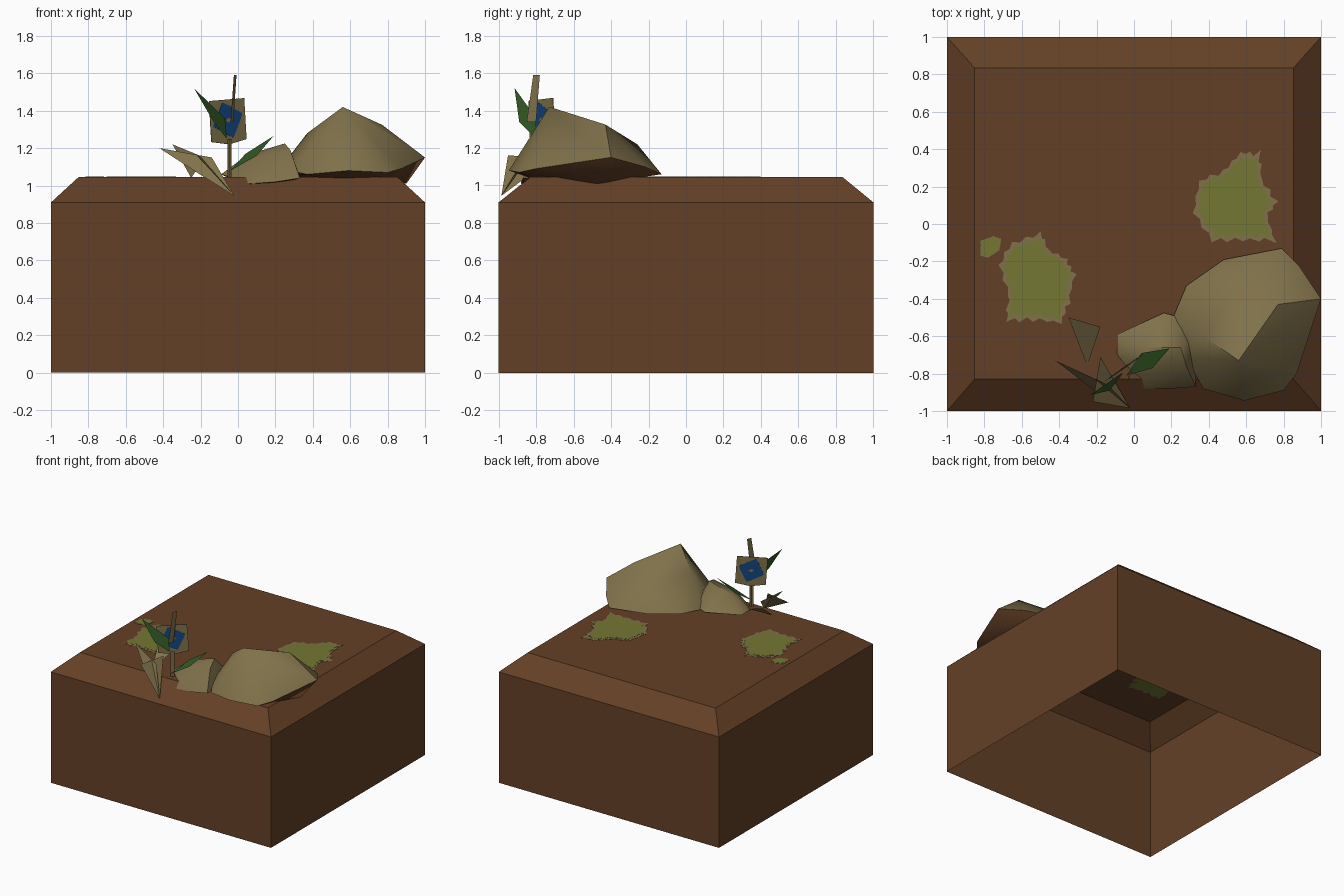
import bpy, bmesh, math, random
from mathutils import Vector, Matrix

if "Cube" in bpy.data.objects:
    bpy.data.objects.remove(bpy.data.objects["Cube"])

random.seed(4)


def material(name, rgb):
    lin = [((c / 255 + 0.055) / 1.055) ** 2.4 for c in rgb]
    m = bpy.data.materials.new(name)
    m.diffuse_color = (*lin, 1)
    m.use_nodes = True
    m.node_tree.nodes["Principled BSDF"].inputs["Base Color"].default_value = m.diffuse_color
    return m


SOIL = material("soil brown", (100, 64, 38))
STONE = material("stone tan", (128, 113, 74))
MOSS = material("moss green", (116, 119, 50))
LEAF = material("leaf green", (50, 86, 36))
BLUE = material("petal blue", (18, 68, 128))


def make_object(name, bm, *mats):
    me = bpy.data.meshes.new(name)
    bm.to_mesh(me)
    bm.free()
    ob = bpy.data.objects.new(name, me)
    bpy.context.collection.objects.link(ob)
    for m in mats:
        me.materials.append(m)
    return ob


def sheet(name, polygons, mat):
    bm = bmesh.new()
    for pts in polygons:
        bm.faces.new([bm.verts.new(p) for p in pts])
    return make_object(name, bm, mat)


def plate(name, outline, depth, mat, matrix):
    """Thin plate centred on its own plane."""
    bm = bmesh.new()
    face = bm.faces.new([bm.verts.new((u, v, -depth / 2)) for u, v in outline])
    ext = bmesh.ops.extrude_face_region(bm, geom=[face])["geom"]
    bmesh.ops.translate(bm, vec=(0, 0, depth),
                        verts=[g for g in ext if isinstance(g, bmesh.types.BMVert)])
    bmesh.ops.recalc_face_normals(bm, faces=bm.faces)
    bmesh.ops.transform(bm, matrix=matrix, verts=bm.verts)
    return make_object(name, bm, mat)


# Ground block: open below, with a sloping upper rim
bm = bmesh.new()
rings = []
for x, y0, y1, z in [(1, -1, 1, 0), (1, -1, 1, 0.91), (0.853, -0.83, 0.835, 1.045)]:
    rings.append([bm.verts.new(p) for p in
                  ((-x, y0, z), (x, y0, z), (x, y1, z), (-x, y1, z))])
for a, b in zip(rings, rings[1:]):
    for i in range(4):
        j = (i + 1) % 4
        bm.faces.new((a[i], a[j], b[j], b[i]))
bm.faces.new(rings[-1])
make_object("ground_block", bm, SOIL)


# Rocks: convex boulders with soil-coloured undersides
def rock(name, points):
    bm = bmesh.new()
    for p in points:
        bm.verts.new(p)
    res = bmesh.ops.convex_hull(bm, input=bm.verts)
    loose = {g for g in res["geom_interior"] if isinstance(g, bmesh.types.BMVert)}
    bmesh.ops.delete(bm, geom=list(loose), context='VERTS')
    bmesh.ops.recalc_face_normals(bm, faces=bm.faces)
    for f in bm.faces:
        f.material_index = 1 if f.normal.z < -0.1 else 0
    ob = make_object(name, bm, STONE, SOIL)
    bpy.context.view_layer.objects.active = ob
    ob.select_set(True)
    bpy.ops.object.shade_smooth_by_angle(angle=math.radians(40))
    ob.select_set(False)


rock("large_rock", [
    (0.20, -0.52, 1.06), (0.28, -0.33, 1.07), (0.48, -0.19, 1.07), (0.79, -0.13, 1.06),
    (0.88, -0.22, 1.10), (1.0, -0.40, 1.15), (0.87, -0.80, 1.09), (0.80, -0.89, 1.07),
    (0.59, -0.945, 1.08), (0.37, -0.88, 1.06), (0.28, -0.72, 1.08),
    (0.56, -0.73, 1.42), (0.77, -0.43, 1.325), (0.37, -0.60, 1.28), (0.60, -0.26, 1.22),
    (0.61, -0.72, 1.00), (0.90, -0.47, 1.01), (0.45, -0.45, 1.02)])
rock("small_rock", [
    (-0.09, -0.59, 1.06), (0.16, -0.475, 1.06), (0.25, -0.50, 1.07), (0.33, -0.60, 1.05),
    (0.33, -0.87, 1.04), (0.20, -0.88, 1.02), (0.06, -0.88, 1.01), (-0.09, -0.70, 1.06),
    (0.05, -0.66, 1.165), (0.25, -0.66, 1.225), (0.28, -0.76, 1.19), (0.1, -0.78, 1.14),
    (0.10, -0.70, 0.97)])


# Moss patches: ragged tan rim with a green centre
def moss(name, centre, outline, jag):
    c = Vector(centre)
    rim = []
    n = len(outline)
    for i in range(n):
        a, b = Vector(outline[i]) - c, Vector(outline[(i + 1) % n]) - c
        for k in range(4):
            scale = 1 + (jag if k % 2 == 0 else -jag) * random.uniform(0.2, 1)
            rim.append(a.lerp(b, k / 4) * scale)
    at = Matrix.Translation((c.x, c.y, 1.045))
    plate(name + "_rim", rim, 0.004, STONE, at)
    plate(name, [p * 0.89 for p in rim], 0.007, MOSS, at)


moss("moss_right", (0.55, 0.11), [
    (0.32, 0.06), (0.35, 0.23), (0.48, 0.28), (0.57, 0.38), (0.67, 0.38), (0.68, 0.24),
    (0.76, 0.12), (0.71, 0.04), (0.75, -0.09), (0.58, -0.08), (0.42, -0.09)], 0.07)
moss("moss_left", (-0.53, -0.31), [
    (-0.72, -0.22), (-0.65, -0.10), (-0.50, -0.05), (-0.46, -0.14), (-0.36, -0.19),
    (-0.32, -0.27), (-0.35, -0.42), (-0.39, -0.53), (-0.54, -0.51), (-0.68, -0.52),
    (-0.67, -0.38)], 0.07)
moss("moss_spot", (-0.765, -0.125), [
    (-0.82, -0.09), (-0.75, -0.065), (-0.71, -0.08), (-0.72, -0.14), (-0.78, -0.18),
    (-0.82, -0.17)], 0.03)

# Flower: square card with a ragged blue bloom on both sides
turn = (Matrix.Translation((-0.055, -0.77, 1.35)) @ Matrix.Rotation(math.radians(35), 4, 'Z')
        @ Matrix.Rotation(math.radians(90), 4, 'X') @ Matrix.Rotation(math.radians(4), 4, 'Z'))
plate("flower_card", [(-0.115, -0.11), (0.0, -0.13), (0.115, -0.11), (0.115, 0.11),
                      (-0.115, 0.11)], 0.003, STONE, turn)
bloom = []
for i in range(16):
    r = (0.10, 0.078, 0.072, 0.08)[i % 4]
    a = i * math.tau / 16 + 0.3
    bloom.append((r * math.cos(a), r * math.sin(a)))
plate("flower_bloom", bloom, 0.006, BLUE, turn)
plate("flower_centre", [(0.03, 0), (0, 0.014), (-0.02, 0), (0, -0.014)], 0.009, STONE, turn)

# Stem and upper spike
sheet("stem", [[(-0.055, -0.795, 1.0), (-0.035, -0.775, 1.0),
                (-0.035, -0.775, 1.25), (-0.055, -0.795, 1.25)],
               [(-0.055, -0.765, 1.0), (-0.035, -0.80, 1.0),
                (-0.035, -0.80, 1.25), (-0.055, -0.765, 1.25)]], STONE)
sheet("upper_spike", [[(-0.04, -0.85, 1.34), (-0.025, -0.80, 1.34),
                       (-0.008, -0.78, 1.59), (-0.022, -0.815, 1.59)]], STONE)

# Green leaves
sheet("upper_leaf", [[(-0.235, -0.915, 1.52), (-0.13, -0.89, 1.34), (-0.06, -0.80, 1.25),
                      (-0.07, -0.80, 1.36)]], LEAF)
sheet("lower_leaf", [[(-0.04, -0.81, 1.08), (0.10, -0.77, 1.16), (0.19, -0.665, 1.265),
                      (0.04, -0.69, 1.17)]], LEAF)

# Dry blades at the front edge
sheet("dry_blade_back", [[(-0.35, -0.50, 1.22), (-0.25, -0.76, 1.04),
                          (-0.18, -0.55, 1.15)]], STONE)
sheet("dry_blade_front", [[(-0.42, -0.73, 1.20), (-0.22, -0.885, 1.07),
                           (-0.02, -0.985, 0.945), (-0.14, -0.86, 1.15)],
                          [(-0.22, -0.95, 1.16), (-0.02, -0.985, 0.945),
                           (-0.18, -0.71, 1.15)]], STONE)
